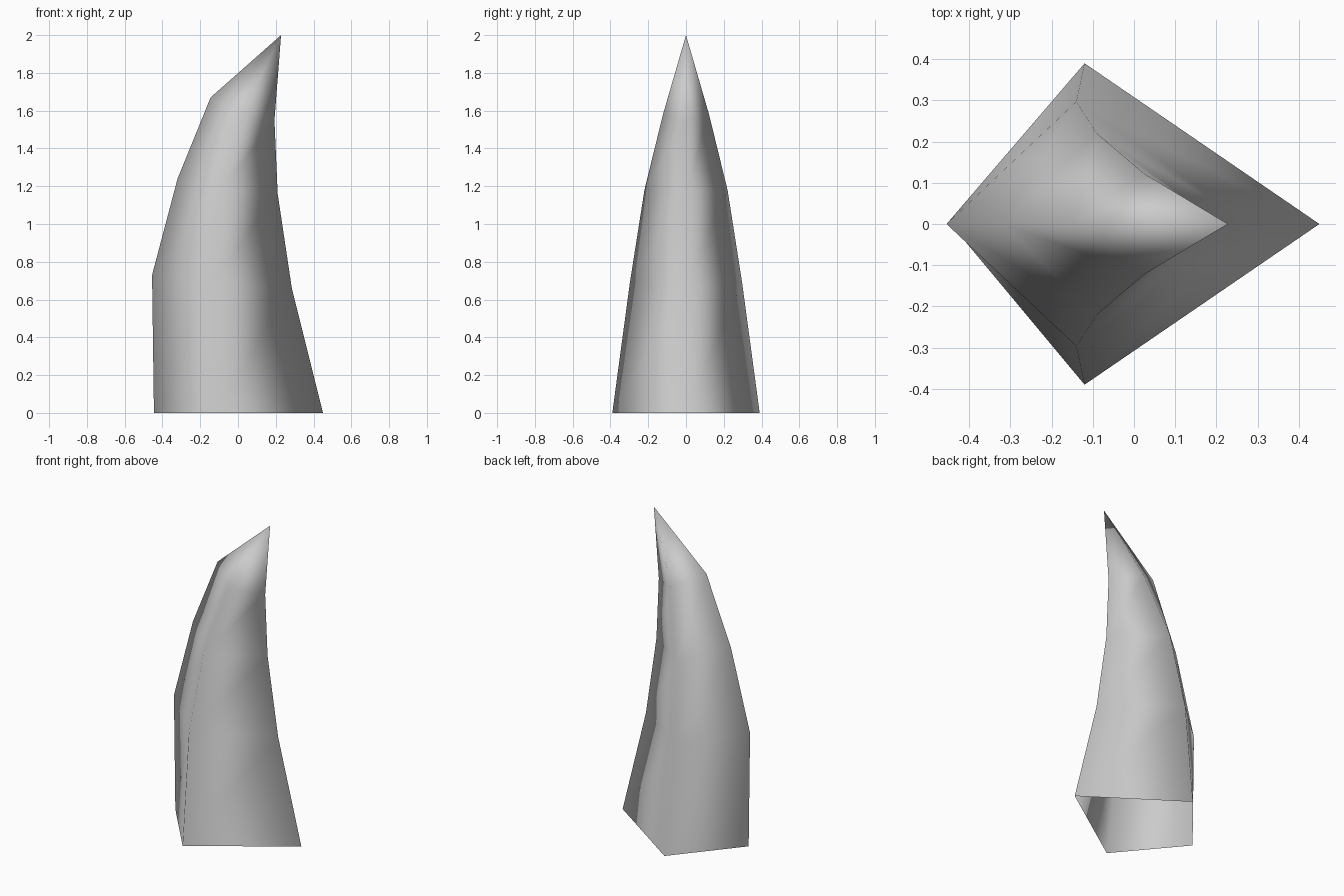
import bpy
import bmesh

cube = bpy.data.objects.get("Cube")
if cube:
    bpy.data.objects.remove(cube, do_unlink=True)

# Plain grey surface
grey = bpy.data.materials.new("light grey")
grey.use_nodes = True
colour = (0.6, 0.6, 0.6, 1.0)
grey.diffuse_color = colour
grey.node_tree.nodes["Principled BSDF"].inputs["Base Color"].default_value = colour

# Tilted four-sided rings: outer ridge (x, z), inner ridge (x, z), side ridges (x, y, z)
rings = [
    ((-0.445, 0.0), (0.45, 0.0), (-0.12, 0.39, 0.0)),
    ((-0.455, 0.73), (0.285, 0.66), (-0.14, 0.297, 0.69)),
    ((-0.32, 1.24), (0.21, 1.16), (-0.09, 0.22, 1.18)),
    ((-0.145, 1.67), (0.193, 1.55), (0.025, 0.122, 1.58)),
]
tip_point = (0.228, 0.0, 2.0)

# Curved horn, open underneath and closing to a point
bm = bmesh.new()
loops = []
for (ox, oz), (ix, iz), (sx, sy, sz) in rings:
    corners = [(ox, 0, oz), (sx, -sy, sz), (ix, 0, iz), (sx, sy, sz)]
    loops.append([bm.verts.new(c) for c in corners])

for low, high in zip(loops, loops[1:]):
    for i in range(4):
        j = (i + 1) % 4
        bm.faces.new((low[i], low[j], high[j], high[i]))

tip = bm.verts.new(tip_point)
for i in range(4):
    bm.faces.new((loops[-1][i], loops[-1][(i + 1) % 4], tip))

for face in bm.faces:
    face.smooth = True

mesh = bpy.data.meshes.new("curved_horn")
bm.to_mesh(mesh)
bm.free()
mesh.materials.append(grey)
horn = bpy.data.objects.new("curved_horn", mesh)
bpy.context.collection.objects.link(horn)
